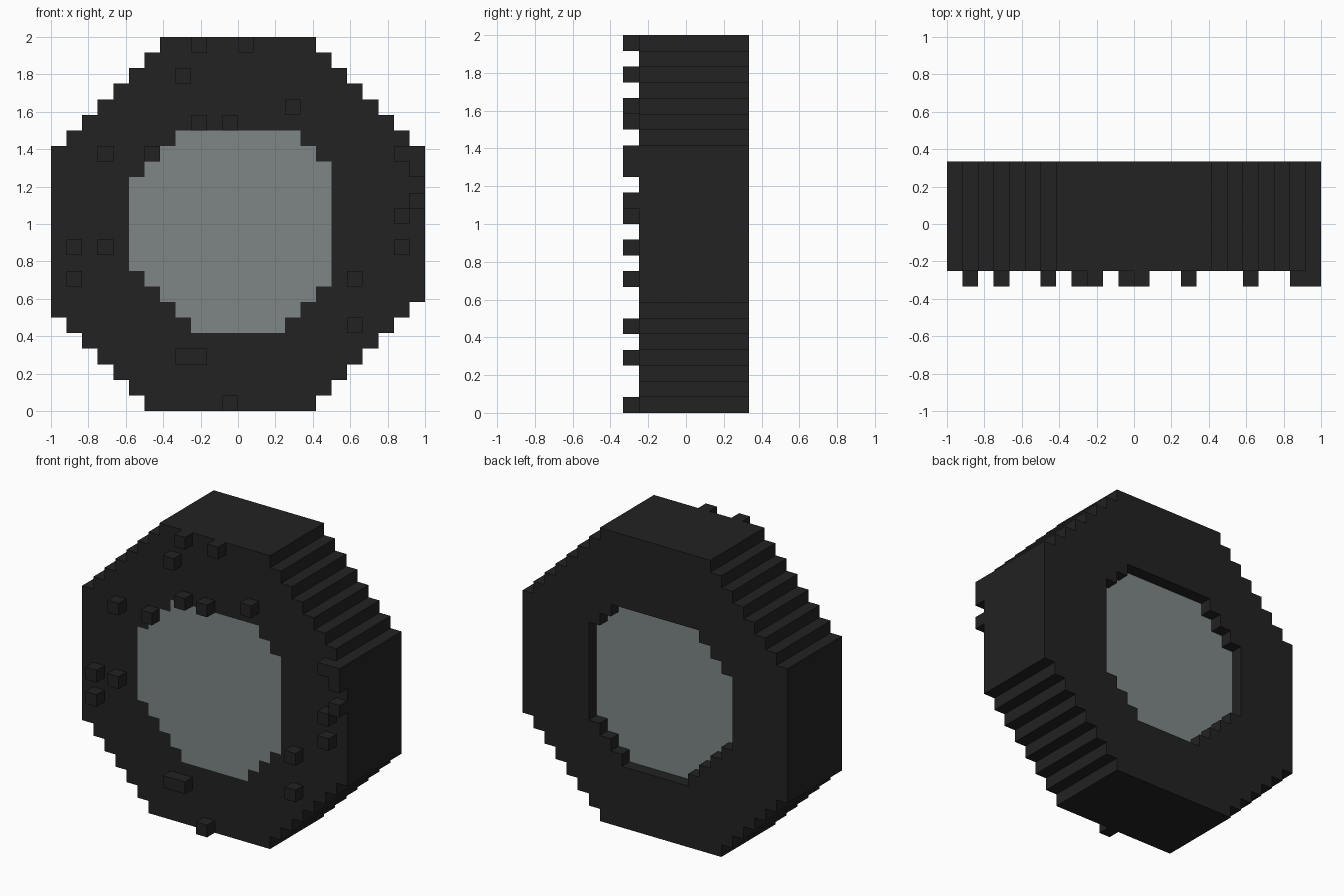
import bpy
import bmesh

if "Cube" in bpy.data.objects:
    bpy.data.objects.remove(bpy.data.objects["Cube"])

U = 1 / 12          # one block
FRONT, BACK = -0.25, 1 / 3


def material(name, rgb):
    m = bpy.data.materials.new(name)
    m.diffuse_color = (*rgb, 1)
    m.use_nodes = True
    m.node_tree.nodes["Principled BSDF"].inputs["Base Color"].default_value = m.diffuse_color
    return m


rubber = material("black rubber", (0.016, 0.016, 0.016))
metal = material("grey metal", (0.21, 0.235, 0.24))


def stepped_octagon(lo, hi, bl, br, tr, tl):
    """Stair-stepped outline in block units; bl..tl are the corner cuts."""
    right, left = [], []
    for k in range(lo, hi):
        up, down = k - lo, hi - 1 - k
        x0 = lo + max(0, bl - up, tl - down)
        x1 = hi - max(0, br - up, tr - down)
        right += [(x1, k), (x1, k + 1)]
        left += [(x0, k), (x0, k + 1)]
    pts = right + left[::-1]
    # drop the points along straight runs
    n = len(pts)
    keep = []
    for j, (x, z) in enumerate(pts):
        (ax, az), (bx, bz) = pts[j - 1], pts[(j + 1) % n]
        if (x - ax) * (bz - z) != (z - az) * (bx - x):
            keep.append((x * U - 1, z * U))
    return keep


def finish(bm, name, mat):
    bmesh.ops.recalc_face_normals(bm, faces=bm.faces[:])
    me = bpy.data.meshes.new(name)
    bm.to_mesh(me)
    bm.free()
    me.materials.append(mat)
    ob = bpy.data.objects.new(name, me)
    bpy.context.collection.objects.link(ob)
    return ob


def slab(name, loops, y0, y1, mat):
    """Fill the loops (outer, then holes) and extrude from y0 to y1."""
    bm = bmesh.new()
    for loop in loops:
        vs = [bm.verts.new((x, y0, z)) for x, z in loop]
        for a, b in zip(vs, vs[1:] + vs[:1]):
            bm.edges.new((a, b))
    bmesh.ops.triangle_fill(bm, edges=bm.edges[:], use_beauty=True,
                            normal=(0, -1, 0))
    ext = bmesh.ops.extrude_face_region(bm, geom=bm.faces[:],
                                        use_keep_orig=True)
    moved = [g for g in ext["geom"] if isinstance(g, bmesh.types.BMVert)]
    bmesh.ops.translate(bm, verts=moved, vec=(0, y1 - y0, 0))
    return finish(bm, name, mat)


# Tyre ring and the hub plate, which is flush in front and recessed behind
outer = stepped_octagon(0, 24, 6, 7, 7, 7)
inner = stepped_octagon(5, 18, 4, 3, 2, 3)
slab("tyre", [outer, inner], FRONT, BACK, rubber)
slab("hub", [inner], FRONT, 0.25, metal)

# Scattered mud blocks on the front face: column, row, width in blocks
bumps = [(9, 23, 1), (12, 23, 1), (8, 21, 1), (15, 19, 1), (9, 18, 1),
         (11, 18, 1), (3, 16, 1), (6, 16, 1), (22, 16, 2), (23, 15, 1),
         (23, 13, 1), (22, 12, 1), (22, 10, 1), (1, 10, 1), (3, 10, 1),
         (1, 8, 1), (19, 8, 1), (19, 5, 1), (8, 3, 2), (11, 0, 1)]
bm = bmesh.new()
for i, k, w in bumps:
    vs = bmesh.ops.create_cube(bm, size=U)["verts"]
    bmesh.ops.scale(bm, verts=vs, vec=(w, 1, 1))
    bmesh.ops.translate(bm, verts=vs, vec=((i + w / 2) * U - 1,
                                           FRONT - U / 2, (k + 0.5) * U))
finish(bm, "tread_blocks", rubber)
